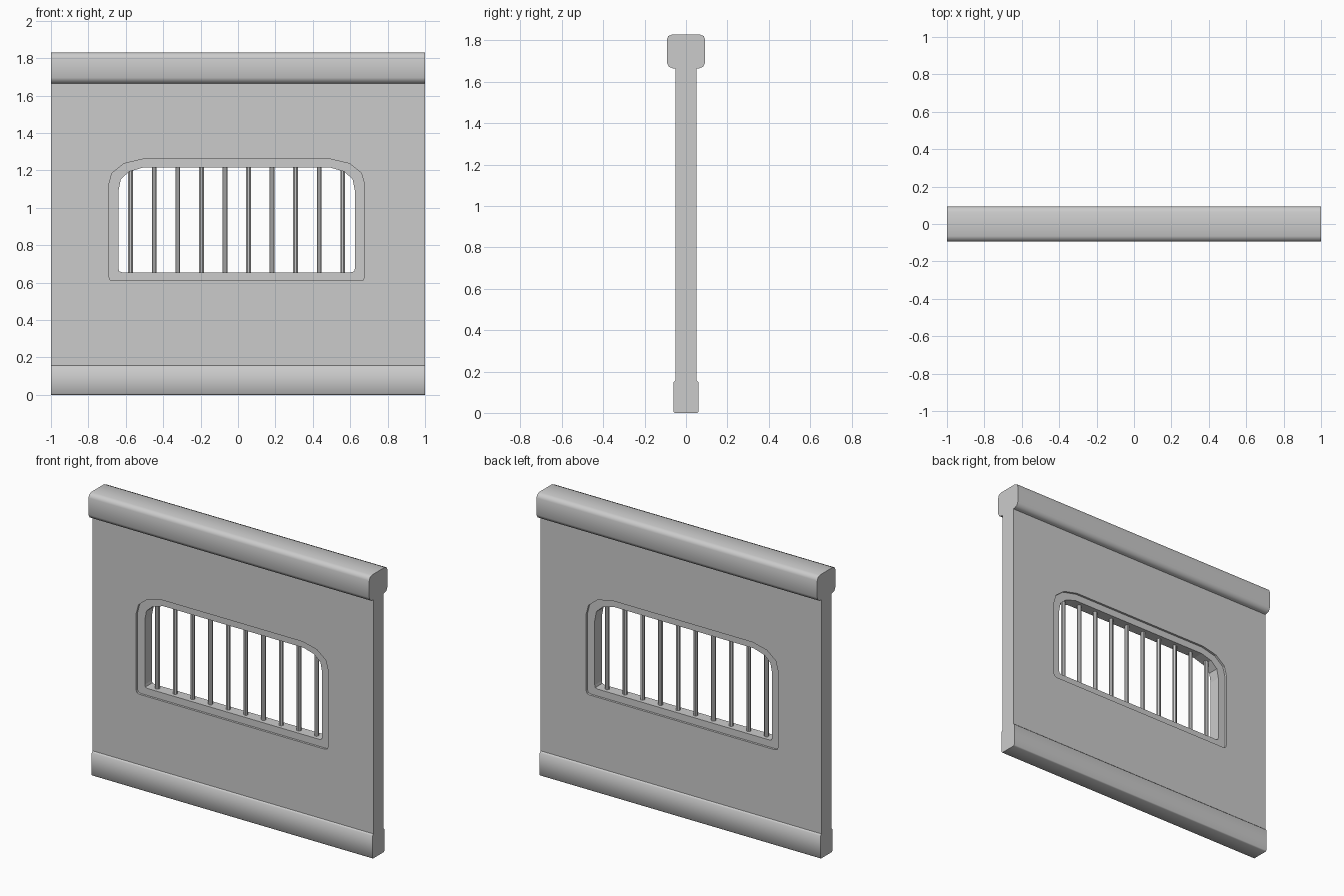
import bpy
from math import pi, radians

if "Cube" in bpy.data.objects:
    bpy.data.objects.remove(bpy.data.objects["Cube"])

ACROSS = (pi / 2, 0, 0)        # outline drawn in x-z, thickness along y
ALONG = (pi / 2, 0, pi / 2)    # outline drawn in y-z, length along x
CX = -0.007                    # window centre


def slab(name, outlines, half, rot, smooth=0):
    """Solid from closed outlines; a second outline inside becomes a hole."""
    cu = bpy.data.curves.new(name, 'CURVE')
    cu.dimensions = '2D'
    cu.fill_mode = 'BOTH'
    cu.extrude = half
    for pts in outlines:
        sp = cu.splines.new('POLY')
        sp.points.add(len(pts) - 1)
        for p, (a, b) in zip(sp.points, pts):
            p.co = (a, b, 0, 1)
        sp.use_cyclic_u = True
    ob = bpy.data.objects.new(name, cu)
    ob.rotation_euler = rot
    bpy.context.collection.objects.link(ob)
    bpy.ops.object.select_all(action='DESELECT')
    ob.select_set(True)
    bpy.context.view_layer.objects.active = ob
    bpy.ops.object.convert(target='MESH')
    ob = bpy.context.object
    ob.name = name
    if smooth:
        bpy.ops.object.shade_smooth_by_angle(angle=radians(smooth))
    else:
        bpy.ops.object.shade_flat()
    return ob


def mirrored(half, cx=0):
    """Right half, bottom to top, completed with its mirror image."""
    return [(cx + x, z) for x, z in half] + [(cx - x, z) for x, z in reversed(half)]


# window outlines: clipped arch corners above, small corners below
outer = mirrored([(0.66, 0.61), (0.677, 0.615), (0.683, 0.63), (0.683, 1.126),
                  (0.667, 1.185), (0.603, 1.236), (0.50, 1.26)], CX)
inner = mirrored([(0.612, 0.655), (0.628, 0.66), (0.632, 0.675), (0.632, 1.09),
                  (0.620, 1.152), (0.575, 1.193), (0.50, 1.215)], CX)

# wall panel and recessed window frame
slab('wall_panel', [mirrored([(1, 0.155), (1, 1.667)]), outer], 0.05, ACROSS)
slab('window_frame', [outer, inner], 0.036, ACROSS)

# rounded coping and plinth
slab('top_coping', [mirrored([(0.062, 1.665), (0.083, 1.673), (0.093, 1.695),
                              (0.093, 1.802), (0.086, 1.821), (0.065, 1.83)])],
     1, ALONG, 50)
slab('base_plinth', [mirrored([(0.054, 0), (0.06, 0.006), (0.06, 0.148),
                               (0.051, 0.157)])], 1, ALONG, 50)

# window bars
for i in range(10):
    bpy.ops.mesh.primitive_cylinder_add(
        vertices=8, radius=0.014, depth=0.57,
        location=(CX + (i - 4.5) * 0.126, 0, 0.935), rotation=(0, 0, pi / 8))
    bar = bpy.context.object
    bar.name = f'window_bar_{i + 1}'
